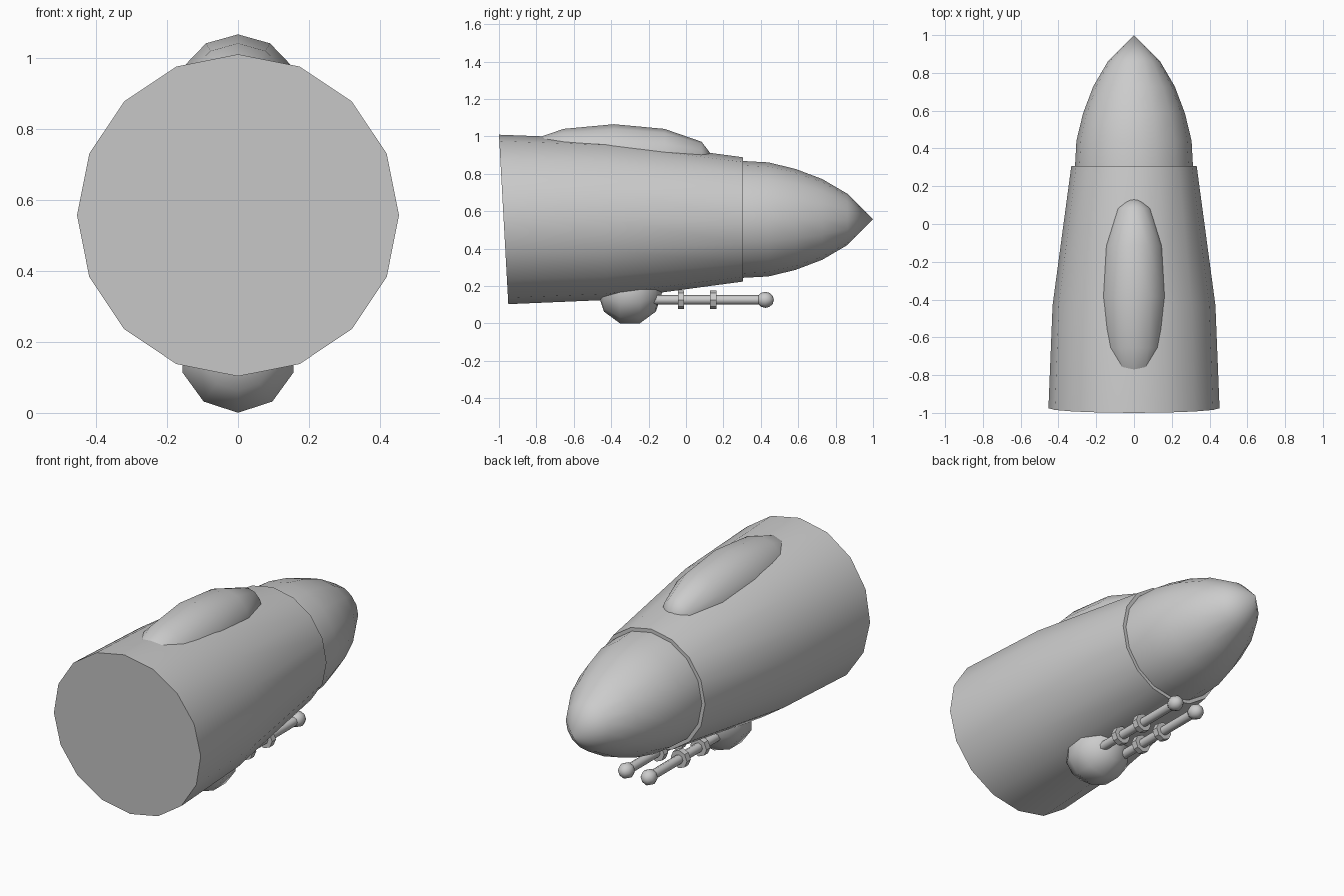
import bpy, bmesh, math
from mathutils import Matrix

if "Cube" in bpy.data.objects:
    bpy.data.objects.remove(bpy.data.objects["Cube"])

grey = bpy.data.materials.new("hull grey")
grey.diffuse_color = (0.6, 0.6, 0.6, 1)
grey.use_nodes = True
grey.node_tree.nodes["Principled BSDF"].inputs["Base Color"].default_value = grey.diffuse_color


def finish(bm, name, angle=40):
    bmesh.ops.recalc_face_normals(bm, faces=bm.faces)
    me = bpy.data.meshes.new(name)
    bm.to_mesh(me)
    bm.free()
    me.materials.append(grey)
    ob = bpy.data.objects.new(name, me)
    bpy.context.collection.objects.link(ob)
    bpy.ops.object.select_all(action='DESELECT')
    bpy.context.view_layer.objects.active = ob
    ob.select_set(True)
    bpy.ops.object.shade_smooth_by_angle(angle=math.radians(angle))
    return ob


def lathe(name, profile, sides, x=0, z=0, tilt=0, angle=40):
    """Closed solid along y from (y, radius) pairs; tilt slants the first ring."""
    bm = bmesh.new()
    rings = []
    for i, (y, r) in enumerate(profile):
        if r == 0:
            rings.append([bm.verts.new((x, y, z))])
            continue
        ring = []
        for k in range(sides):
            a = 2 * math.pi * k / sides
            dz = r * math.cos(a)
            ring.append(bm.verts.new((x + r * math.sin(a), y - (tilt * dz if i == 0 else 0), z + dz)))
        rings.append(ring)
    for a, b in zip(rings, rings[1:]):
        for k in range(sides):
            n = (k + 1) % sides
            if len(b) == 1:
                bm.faces.new((a[k], a[n], b[0]))
            elif len(a) == 1:
                bm.faces.new((a[0], b[n], b[k]))
            else:
                bm.faces.new((a[k], a[n], b[n], b[k]))
    for end in (rings[0], rings[-1]):
        if len(end) > 1:
            bm.faces.new(end)
    return finish(bm, name, angle)


def ball(name, sides, rings, loc, size):
    """Ellipsoid with its poles along y and a vertex on top."""
    profile = [(math.cos(math.pi * i / rings), max(0, math.sin(math.pi * i / rings)) if 0 < i < rings else 0)
               for i in range(rings + 1)]
    ob = lathe(name, profile, sides, angle=60)
    ob.data.transform(Matrix.Translation(loc) @ Matrix.Diagonal((*size, 1)))
    return ob


AXIS = 0.556

# Tapered hull with a slanted tail, and the nose cone set inside its rim
lathe("hull", [(-0.975, 0.453), (-0.43, 0.431), (0.306, 0.332)], 16, z=AXIS, tilt=0.055)
lathe("nose_cone", [(0.29, 0.313), (0.44, 0.305), (0.585, 0.27), (0.728, 0.216),
                    (0.863, 0.137), (1.0, 0)], 16, z=AXIS)

# Canopy blister on top, gun turret below
ball("canopy", 12, 6, (0, -0.385, 0.878), (0.18, 0.54, 0.187))
ball("turret", 10, 5, (0, -0.3, 0.165), (0.173, 0.172, 0.173))

# Twin guns: barrel, two collars and a muzzle ball each
for side, sx in (("left", -1), ("right", 1)):
    x, z = sx * 0.07, 0.126
    lathe("barrel_" + side, [(-0.2, 0.025), (0.42, 0.025)], 8, x, z, angle=50)
    for n, y in enumerate((-0.027, 0.146)):
        lathe(f"collar_{side}_{n + 1}", [(y - 0.017, 0.05), (y + 0.017, 0.05)], 8, x, z, angle=30)
    ball("muzzle_" + side, 8, 6, (x, 0.424, z), (0.043, 0.046, 0.043))
